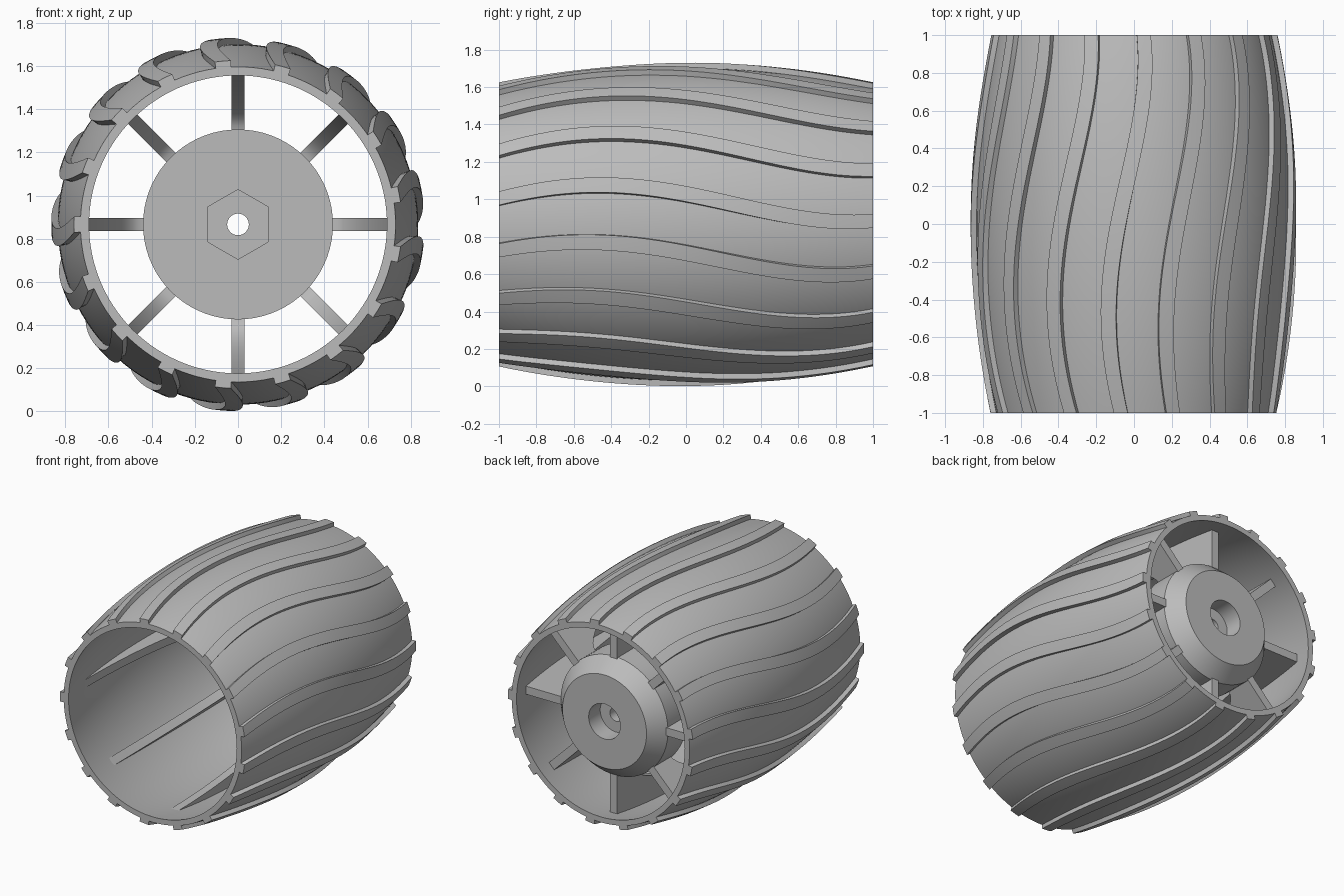
import bpy, bmesh, math
from math import sin, cos, pi, radians

AXLE_Z = 0.866

cube = bpy.data.objects.get("Cube")
if cube:
    bpy.data.objects.remove(cube, do_unlink=True)

grey = bpy.data.materials.new("plain grey")
grey.use_nodes = True
colour = (0.5, 0.5, 0.5, 1)
grey.diffuse_color = colour
grey.node_tree.nodes["Principled BSDF"].inputs["Base Color"].default_value = colour


def polar(r, a, y):
    """Point at radius r and angle a about the axle, which runs along y."""
    return (r * cos(a), y, AXLE_Z + r * sin(a))


def loft(bm, rings, loop=False):
    """Skin closed rings of points; cap the ends, or join them when loop is set."""
    rows = [[bm.verts.new(p) for p in ring] for ring in rings]
    n = len(rows[0])
    pairs = list(zip(rows, rows[1:]))
    if loop:
        pairs.append((rows[-1], rows[0]))
    else:
        bm.faces.new(rows[0])
        bm.faces.new(rows[-1])
    for a, b in pairs:
        for i in range(n):
            j = (i + 1) % n
            bm.faces.new((a[i], a[j], b[j], b[i]))


def finish(name, bm):
    bmesh.ops.recalc_face_normals(bm, faces=bm.faces)
    mesh = bpy.data.meshes.new(name)
    bm.to_mesh(mesh)
    bm.free()
    obj = bpy.data.objects.new(name, mesh)
    bpy.context.collection.objects.link(obj)
    mesh.materials.append(grey)
    bpy.ops.object.select_all(action="DESELECT")
    obj.select_set(True)
    bpy.context.view_layer.objects.active = obj
    bpy.ops.object.shade_smooth_by_angle(angle=radians(30))


def outer(y):
    return 0.73 + 0.105 * (1 - y * y)


def inner(y):
    return 0.69 + 0.10 * (1 - y * y)


STEPS = [-1 + i / 20 for i in range(41)]

# Barrel shell: bulging tube, open at both ends
bm = bmesh.new()
profile = [(outer(y), y) for y in STEPS] + [(inner(y), y) for y in reversed(STEPS)]
SIDES = 120
loft(bm, [[polar(r, 2 * pi * k / SIDES, y) for r, y in profile]
          for k in range(SIDES)], loop=True)
finish("barrel_shell", bm)

# Treads: raised ribs that wave along the barrel
TREADS = 17


def sway(y):
    return radians(0.3 - 12.9 * y - 7.4 * y**2 + 8.3 * y**3 + 2.5 * y**4)


bm = bmesh.new()
half = radians(2.8)
for i in range(TREADS):
    mid = pi + 2 * pi * i / TREADS
    rings = []
    for y in STEPS:
        a, low, top = mid + sway(y), outer(y) - 0.015, outer(y) + 0.03
        rings.append([polar(low, a - half, y), polar(top, a - half, y),
                      polar(top, a, y), polar(top, a + half, y),
                      polar(low, a + half, y), polar(low, a, y)])
    loft(bm, rings)
finish("treads", bm)

# Hub: chamfered disc with a hexagonal pocket in front and a round socket behind
FRONT, BACK = 0.62, 0.955
hub_profile = [("hex", FRONT), (0.44, FRONT), (0.44, 0.84), (0.345, BACK),
               (0.13, BACK), (0.13, 0.82), (0.05, 0.82), (0.05, 0.74), ("hex", 0.74)]


def hub_radius(r, a):
    if r == "hex":
        return 0.14 / cos((a + pi / 6) % (pi / 3) - pi / 6)
    return r


bm = bmesh.new()
HUB_SIDES = 72
angles = [2 * pi * k / HUB_SIDES for k in range(HUB_SIDES)]
loft(bm, [[polar(hub_radius(r, a), a, y) for r, y in hub_profile]
          for a in angles], loop=True)
finish("hub", bm)

# Spokes: plates whose front edge curves from the shell wall down to the hub
bm = bmesh.new()
curve = [(-0.75 + 1.4 * sin(t), 0.43 + 0.305 * cos(t))
         for t in (pi / 2 * k / 16 for k in range(17))]
curve.append((0.85, 0.43))
for i in range(8):
    a = i * pi / 4
    rings = []
    for y, r in curve:
        ring = []
        for radius, side in ((r, -1), (r, 1), (inner(y) + 0.015, 1), (inner(y) + 0.015, -1)):
            w = 0.03 * side
            ring.append((radius * cos(a) - w * sin(a), y,
                         AXLE_Z + radius * sin(a) + w * cos(a)))
        rings.append(ring)
    loft(bm, rings)
finish("spokes", bm)
